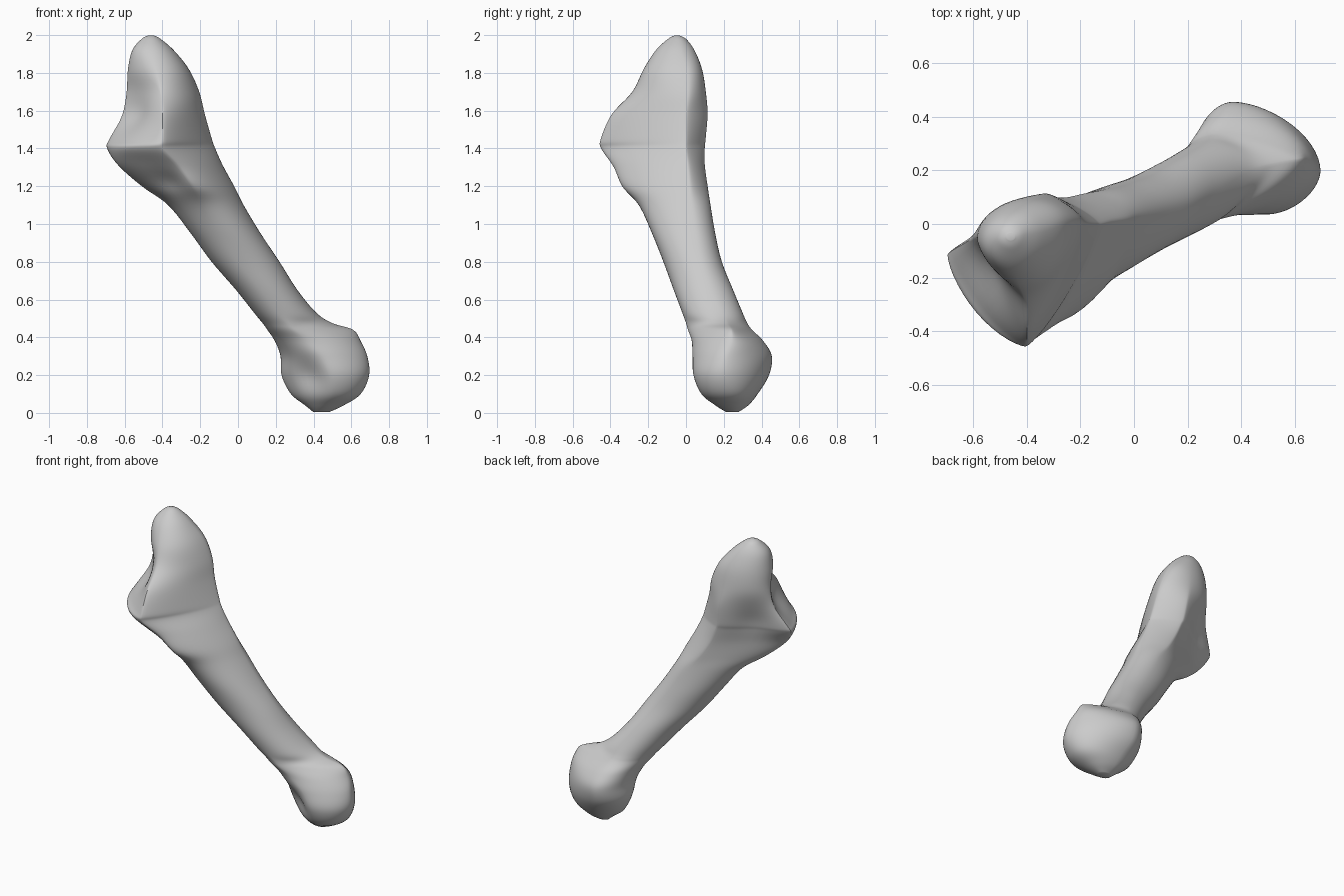
import bpy, bmesh, math
from mathutils import Vector

# Section rows: z, xmin, xmax, ymin, ymax, x at ymin, x at ymax, y at xmin, y at xmax,
# then corner flatness (1 round, 2 straight): front-left, back-left, right
HEAD = [
    (0.003, .40, .48, .215, .275, .44, .44, .25, .25, 1, 1, 1),
    (0.04, .355, .56, .155, .33, .47, .43, .25, .24, 1.1, 1, 1),
    (0.10, .28, .65, .08, .38, .50, .42, .26, .22, 1.3, 1.1, 1),
    (0.20, .23, .695, .035, .44, .49, .38, .26, .20, 1.3, 1.1, 1.1),
    (0.30, .225, .685, .03, .455, .44, .37, .24, .21, 1.1, 1, 1.2),
    (0.38, .195, .65, .03, .41, .36, .35, .20, .24, 1, 1, 1.2),
    (0.44, .155, .61, .01, .35, .29, .32, .16, .24, 1, 1, 1.5),
    (0.475, .13, .50, 0, .325, .26, .30, .14, .22, 1, 1, 1.4),
]
SHAFT = [
    (0.53, .085, .415, -.02, .30, .21, .27, .11, .19, 1, 1, 1.05),
    (0.65, -.01, .315, -.065, .25, .12, .19, .06, .13, 1, 1, 1),
    (0.80, -.14, .22, -.12, .19, 0, .08, .01, .08, 1, 1, 1),
    (0.95, -.25, .12, -.18, .155, -.09, -.02, -.03, .05, 1, 1, 1),
    (1.10, -.37, .03, -.25, .13, -.18, -.10, -.06, .03, 1.2, 1.2, 1.1),
]
BASE = [
    (1.20, -.51, -.02, -.34, .115, -.24, -.18, -.11, .02, 1.5, 1.6, 1.3),
    (1.31, -.635, -.08, -.39, .10, -.32, -.25, -.15, .01, 1.4, 1.8, 1.4),
    (1.40, -.695, -.12, -.45, .10, -.40, -.29, -.12, 0, 1.3, 1.8, 1.6),
    (1.45, -.685, -.138, -.452, .105, -.40, -.31, -.10, 0, 1.5, 1.7, 1.6),
    (1.58, -.622, -.175, -.395, .115, -.40, -.33, -.06, 0, 1.8, 1.5, 1.5),
    (1.70, -.592, -.205, -.285, .105, -.41, -.36, -.05, .01, 1.7, 1.1, 1.2),
    (1.82, -.583, -.26, -.225, .085, -.43, -.39, -.06, 0, 1.3, 1, 1),
    (1.92, -.56, -.34, -.16, .045, -.45, -.43, -.06, -.03, 1, 1, 1),
    (1.98, -.51, -.41, -.095, 0, -.46, -.46, -.05, -.04, 1, 1, 1),
    (1.998, -.475, -.445, -.06, -.035, -.46, -.46, -.048, -.048, 1, 1, 1),
]
# Soft hollows: centre, radius, push
HOLLOWS = [
    (Vector((.37, .07, .20)), .09, Vector((.01, .035, 0))),     # front of head
    (Vector((-.55, -.18, 1.56)), .12, Vector((.03, .02, 0))),   # joint face
    (Vector((-.52, .02, 1.45)), .12, Vector((.02, -.03, 0))),   # below the tip
    (Vector((-.36, -.28, 1.25)), .08, Vector((.02, .03, 0))),   # underside of base
]
STEPS, QUARTER = 6, 14


def blend(a, b, c, d, t):
    return [.5 * (2*q + (r-p)*t + (2*p-5*q+4*r-s)*t*t + (3*q-p-3*r+s)*t**3)
            for p, q, r, s in zip(a, b, c, d)]


def outline(row):
    z, x0, x1, y0, y1, xf, xb, yl, yr, fl, bl, rt = row
    # four quarter curves running left, front, right, back
    quarters = [((x0, yl), (xf, y0), (xf, yl), fl), ((xf, y0), (x1, yr), (xf, yr), rt),
                ((x1, yr), (xb, y1), (xb, yr), rt), ((xb, y1), (x0, yl), (xb, yl), bl)]
    pts = []
    for a, b, c, p in quarters:
        for i in range(QUARTER):
            t = i / QUARTER * math.pi / 2
            u, v = math.cos(t) ** p, math.sin(t) ** p
            pts.append(Vector((c[0] + (a[0]-c[0])*u + (b[0]-c[0])*v,
                               c[1] + (a[1]-c[1])*u + (b[1]-c[1])*v, z)))
    return pts


# Loft head, shaft and base as one continuous skin
rows = HEAD + SHAFT + BASE
fine = []
for i in range(len(rows) - 1):
    near = [rows[max(0, min(len(rows) - 1, i + k))] for k in (-1, 0, 1, 2)]
    fine += [blend(*near, s / STEPS) for s in range(STEPS)]
fine.append(rows[-1])

bm = bmesh.new()
rings = [[bm.verts.new(p) for p in outline(r)] for r in fine]
for lo, hi in zip(rings, rings[1:]):
    n = len(lo)
    for i in range(n):
        bm.faces.new((lo[i], lo[(i+1) % n], hi[(i+1) % n], hi[i]))
bm.faces.new(rings[0][::-1])
bm.faces.new(rings[-1])

# Press the hollows in
for v in bm.verts:
    for c, r, push in HOLLOWS:
        v.co += push * math.exp(-((v.co - c).length / r) ** 2)
    v.co.z = min(2, max(0, v.co.z))
bmesh.ops.recalc_face_normals(bm, faces=bm.faces)

mesh = bpy.data.meshes.new("foot_bone")
bm.to_mesh(mesh)
bm.free()
bone = bpy.data.objects.new("foot_bone", mesh)
bpy.context.collection.objects.link(bone)
bpy.context.view_layer.objects.active = bone
bone.select_set(True)

# Even out the skin slightly
smooth = bone.modifiers.new("soften", 'SMOOTH')
smooth.factor, smooth.iterations = .5, 2
bpy.ops.object.shade_smooth_by_angle(angle=math.radians(50))
